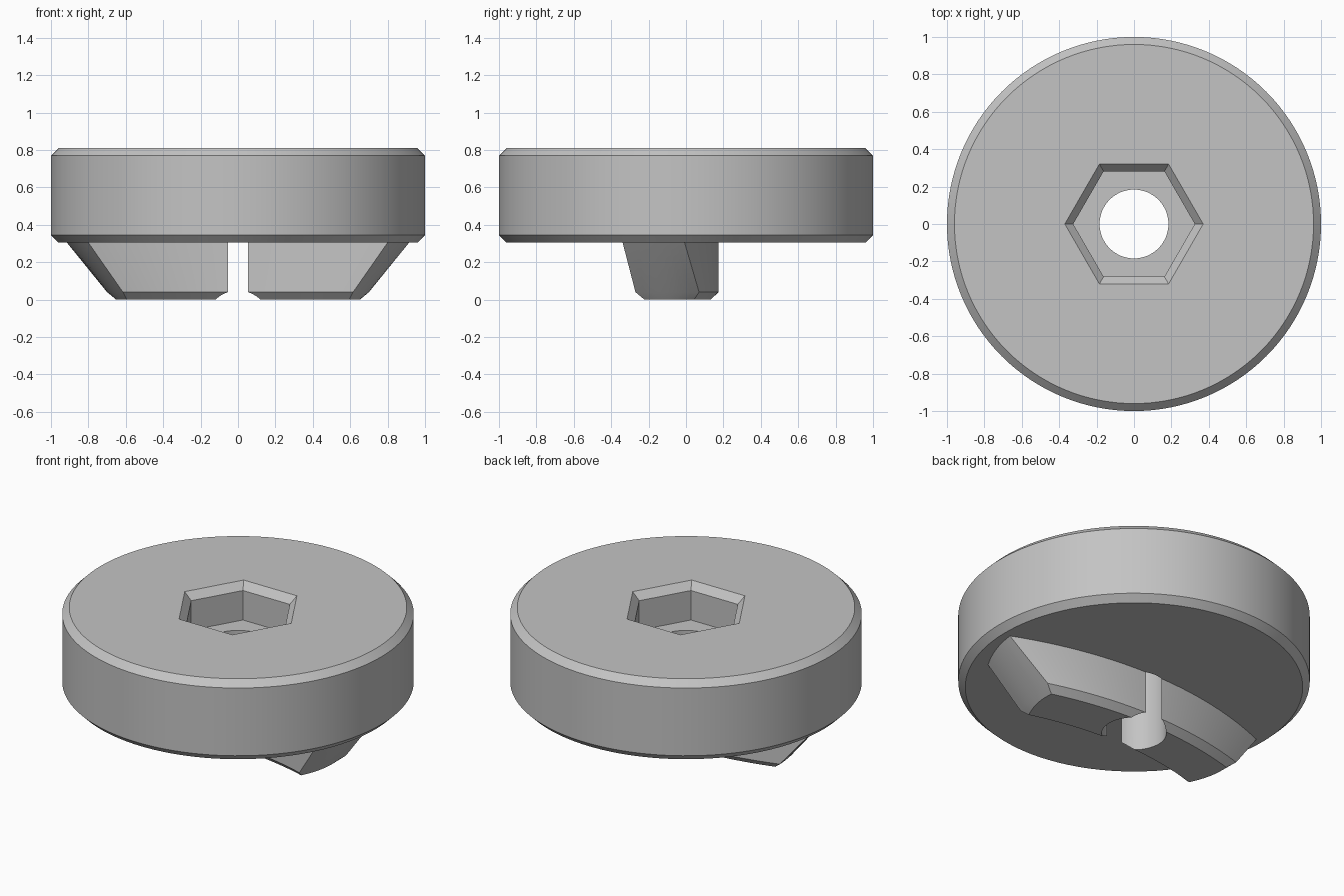
import bpy, bmesh, math

cube = bpy.data.objects.get("Cube")
if cube:
    bpy.data.objects.remove(cube, do_unlink=True)

grey = bpy.data.materials.new("plain grey")
grey.use_nodes = True
colour = (0.55, 0.55, 0.55, 1)
grey.diffuse_color = colour
grey.node_tree.nodes["Principled BSDF"].inputs["Base Color"].default_value = colour


def loft(name, loops):
    """Closed solid through stacked outlines of equal point count."""
    bm = bmesh.new()
    rings = [[bm.verts.new(p) for p in loop] for loop in loops]
    n = len(rings[0])
    for low, high in zip(rings, rings[1:]):
        for i in range(n):
            j = (i + 1) % n
            bm.faces.new((low[i], low[j], high[j], high[i]))
    bm.faces.new(rings[0])
    bm.faces.new(rings[-1])
    bmesh.ops.recalc_face_normals(bm, faces=bm.faces)
    mesh = bpy.data.meshes.new(name)
    bm.to_mesh(mesh)
    bm.free()
    mesh.materials.append(grey)
    ob = bpy.data.objects.new(name, mesh)
    bpy.context.collection.objects.link(ob)
    return ob


def turned(name, profile, sides):
    """Round or prismatic solid from (radius, height) pairs."""
    angles = [2 * math.pi * i / sides for i in range(sides)]
    return loft(name, [[(r * math.cos(a), r * math.sin(a), z) for a in angles]
                       for r, z in profile])


def select(ob):
    bpy.ops.object.select_all(action='DESELECT')
    ob.select_set(True)
    bpy.context.view_layer.objects.active = ob


def cut(ob, cutter):
    mod = ob.modifiers.new("cut", 'BOOLEAN')
    mod.operation = 'DIFFERENCE'
    mod.solver = 'EXACT'
    mod.object = cutter
    select(ob)
    bpy.ops.object.modifier_apply(modifier=mod.name)


BASE, TOP, BEVEL = 0.305, 0.81, 0.04

# Chamfered round body
body = turned("body", [(1 - BEVEL, BASE), (1, BASE + BEVEL),
                       (1, TOP - BEVEL), (1 - BEVEL, TOP)], 128)

# Curved rib below: arcs about a distant centre, with bulging sloped ends
CENTRE_Y, MID_R, HALF = -2.21, 2.21, 0.175


def rib_outline(z, half, outer_x, inner_x, steps=32, end_steps=8, bulge=0.02):
    def arc(radius, x_end):
        end = math.asin(x_end / radius)
        turns = [end * (1 - 2 * i / steps) for i in range(steps + 1)]
        return [(radius * math.sin(t), CENTRE_Y + radius * math.cos(t)) for t in turns]

    def end_cap(a, b, side):
        pts = []
        for i in range(1, end_steps):
            f = i / end_steps
            out = side * bulge * 4 * f * (1 - f)
            pts.append((a[0] + (b[0] - a[0]) * f + out, a[1] + (b[1] - a[1]) * f))
        return pts

    outer = arc(MID_R + half, outer_x)
    inner = arc(MID_R - half, inner_x)[::-1]
    flat = (outer + end_cap(outer[-1], inner[0], -1)
            + inner + end_cap(inner[-1], outer[0], 1))
    return [(x, y, z) for x, y in flat]


rib = loft("curved_rib", [rib_outline(0, HALF - BEVEL, 0.65, 0.595),
                          rib_outline(BEVEL, HALF, 0.7, 0.615),
                          rib_outline(BASE, HALF, 0.915, 0.8)])

# Hexagonal socket with chamfered mouth, and the bore through everything
socket = turned("socket_cutter", [(0.325, 0.58), (0.325, TOP - 0.045),
                                  (0.37, TOP), (0.41, TOP + 0.04)], 6)
bore = turned("bore_cutter", [(0.184, -0.2), (0.184, 1)], 64)
cut(body, socket)
cut(body, bore)
cut(rib, bore)
for cutter in (socket, bore):
    bpy.data.objects.remove(cutter, do_unlink=True)

for ob in (body, rib):
    select(ob)
    bpy.ops.object.shade_smooth_by_angle(angle=math.radians(25))
